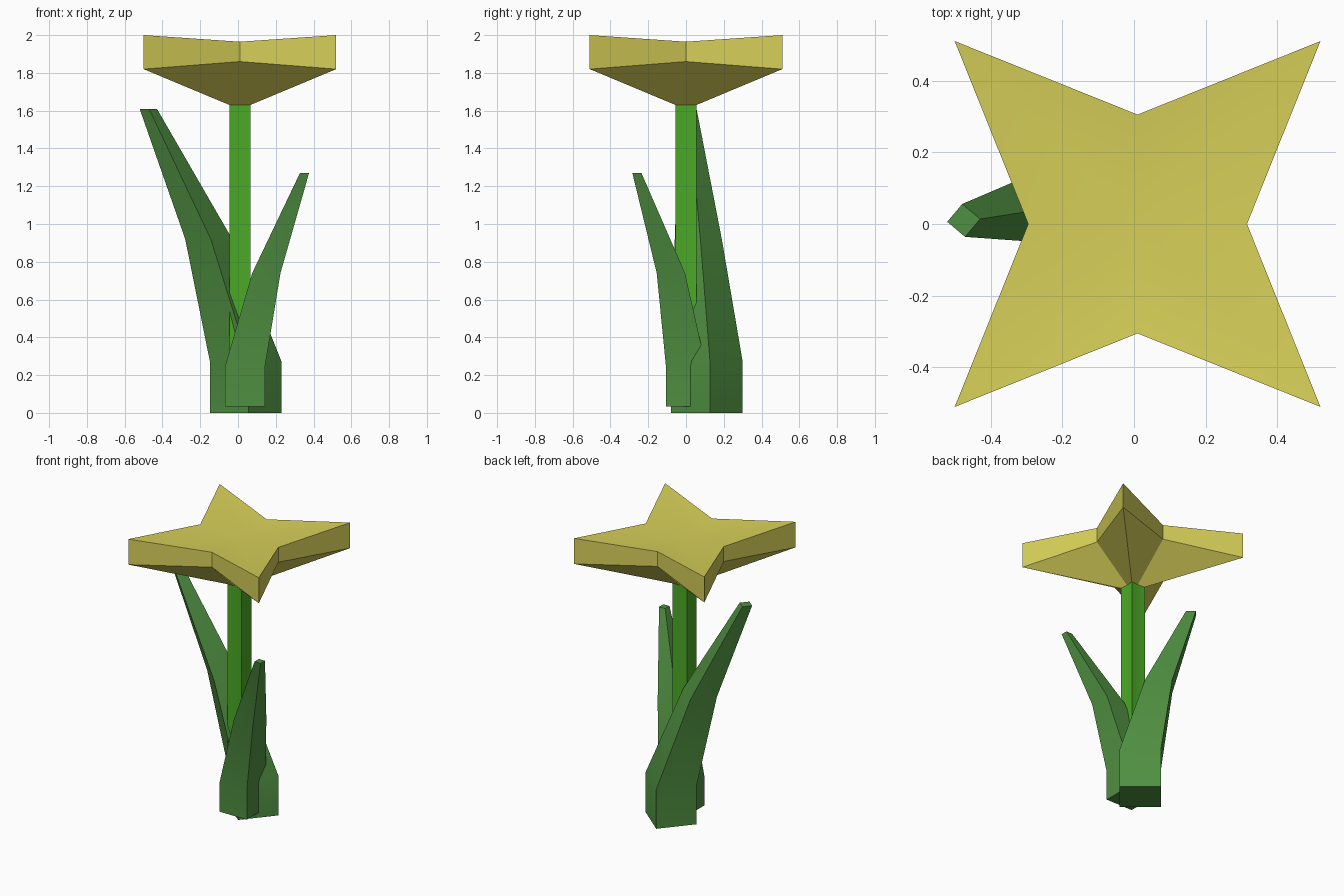
import bpy
import math

if "Cube" in bpy.data.objects:
    bpy.data.objects.remove(bpy.data.objects["Cube"])


def material(name, rgb):
    m = bpy.data.materials.new(name)
    m.diffuse_color = (*rgb, 1)
    m.use_nodes = True
    m.node_tree.nodes["Principled BSDF"].inputs["Base Color"].default_value = m.diffuse_color
    return m


yellow = material("petal yellow", (0.68, 0.63, 0.10))
stem_green = material("stem green", (0.07, 0.40, 0.019))
leaf_green = material("leaf green", (0.08, 0.28, 0.053))


def loft(name, rings, mat, dish=None):
    """Skin equal-length rings; optional centre point dishes the top cap."""
    n = len(rings[0])
    verts = [v for r in rings for v in r]
    faces = [tuple(reversed(range(n)))]
    for k in range(len(rings) - 1):
        a, b = k * n, (k + 1) * n
        faces += [(a + i, a + (i + 1) % n, b + (i + 1) % n, b + i) for i in range(n)]
    top = (len(rings) - 1) * n
    if dish:
        verts.append(dish)
        faces += [(top + i, top + (i + 1) % n, len(verts) - 1) for i in range(n)]
    else:
        faces.append(tuple(range(top, top + n)))
    me = bpy.data.meshes.new(name)
    me.from_pydata(verts, [], faces)
    me.materials.append(mat)
    ob = bpy.data.objects.new(name, me)
    bpy.context.collection.objects.link(ob)
    bpy.context.view_layer.objects.active = ob
    ob.select_set(True)
    bpy.ops.object.shade_smooth_by_angle(angle=math.radians(20))
    ob.select_set(False)
    return ob


CX = 0.01


def star(r_axis, z_axis, r_tip, z_tip):
    """Eight points: even ones on the axes, odd ones on the diagonals."""
    pts = []
    for i in range(8):
        r, z = (r_tip, z_tip) if i % 2 else (r_axis, z_axis)
        a = i * math.pi / 4
        pts.append((CX + r * math.cos(a), r * math.sin(a), z))
    return pts


# flower head: cone underside, upright rim, slightly dished top
tip = 0.51 * math.sqrt(2)
loft("flower_head",
     [star(0.05, 1.63, 0.078, 1.63),
      star(0.305, 1.86, tip, 1.82),
      star(0.305, 1.965, tip, 2.0)],
     yellow, dish=(CX, 0, 1.94))

# stem
loft("stem", [star(0.05, z, 0.078, z) for z in (0.06, 1.63)], stem_green)


def leaf(name, sections, angle):
    """Tapering square leaf; sections are (x, y, z, corner radius)."""
    rings = [[(x + r * math.cos(angle + i * math.pi / 2),
               y + r * math.sin(angle + i * math.pi / 2), z) for i in range(4)]
             for x, y, z, r in sections]
    loft(name, rings, leaf_green)


# leaves: tall one leaning left, short one leaning front right
leaf("tall_leaf", [(0.04, 0.11, 0, 0.19), (0.04, 0.11, 0.275, 0.19),
                   (-0.155, 0.065, 0.92, 0.125), (-0.475, 0.01, 1.61, 0.046)],
     math.radians(5))
leaf("short_leaf", [(0.037, 0, 0.035, 0.15), (0.037, 0, 0.245, 0.15),
                    (0.15, -0.08, 0.74, 0.106), (0.352, -0.26, 1.27, 0.034)],
     math.radians(45))
